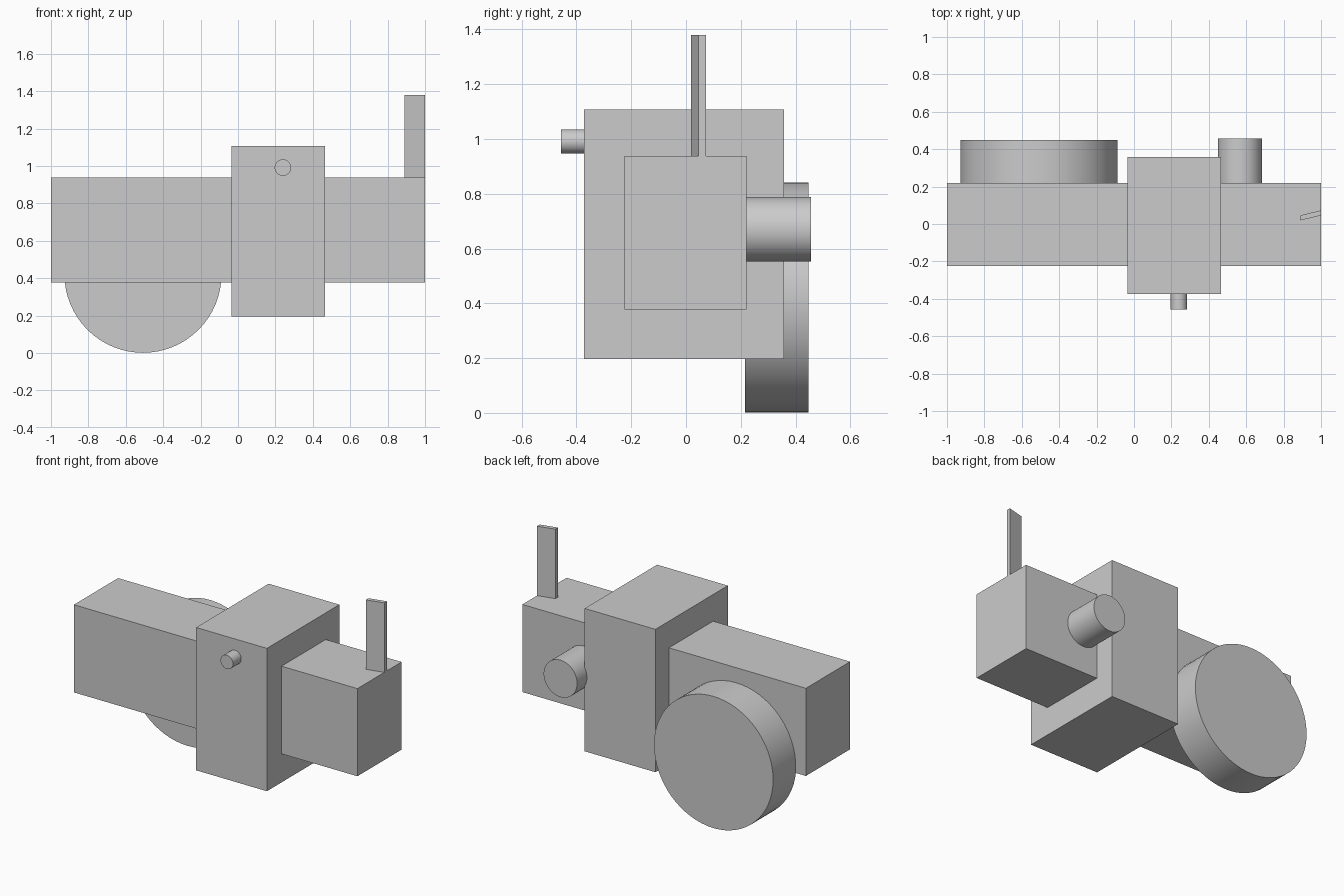
import bpy
import bmesh
import math
from mathutils import Matrix

if "Cube" in bpy.data.objects:
    bpy.data.objects.remove(bpy.data.objects["Cube"], do_unlink=True)

# Single grey material
GREY = (0.6, 0.6, 0.6, 1.0)
grey = bpy.data.materials.new("plain_grey")
grey.use_nodes = True
grey.diffuse_color = GREY
grey.node_tree.nodes["Principled BSDF"].inputs["Base Color"].default_value = GREY


def finish(name, bm):
    bmesh.ops.recalc_face_normals(bm, faces=bm.faces)
    mesh = bpy.data.meshes.new(name)
    bm.to_mesh(mesh)
    bm.free()
    mesh.materials.append(grey)
    obj = bpy.data.objects.new(name, mesh)
    bpy.context.collection.objects.link(obj)
    return obj


def box(name, x, y, z, skew=0.0):
    """Box between the given ranges; skew slides its +x end along y."""
    bm = bmesh.new()
    bmesh.ops.create_cube(bm, size=1)
    for v in bm.verts:
        i, j, k = (int(c > 0) for c in v.co)
        v.co = (x[i], y[j] + skew * i, z[k])
    return finish(name, bm)


def cylinder(name, x, z, radius, y):
    """Smooth-sided cylinder lying along y."""
    bm = bmesh.new()
    place = (Matrix.Translation((x, sum(y) / 2, z))
             @ Matrix.Rotation(math.pi / 2, 4, "X"))
    bmesh.ops.create_cone(bm, cap_ends=True, segments=64, radius1=radius,
                          radius2=radius, depth=y[1] - y[0], matrix=place)
    obj = finish(name, bm)
    for poly in obj.data.polygons:
        poly.use_smooth = abs(poly.normal.y) < 0.5
    for edge in obj.data.edges:
        a, b = (obj.data.vertices[i].co for i in edge.vertices)
        edge.use_edge_sharp = abs(a.y - b.y) < 0.001
    return obj


# Long body and the taller block around it
box("long_body", (-1, 1), (-0.225, 0.22), (0.378, 0.937))
box("middle_block", (-0.034, 0.465), (-0.373, 0.357), (0.196, 1.107))

# Slanted upright plate at the end of the body
box("upright_plate", (0.889, 1), (0.019, 0.046), (0.93, 1.38), skew=0.027)

# Round parts on the back and front
cylinder("large_disc", -0.508, 0.421, 0.42, (0.215, 0.448))
cylinder("back_hub", 0.567, 0.67, 0.118, (0.215, 0.456))
cylinder("front_knob", 0.24, 0.991, 0.044, (-0.456, -0.37))
